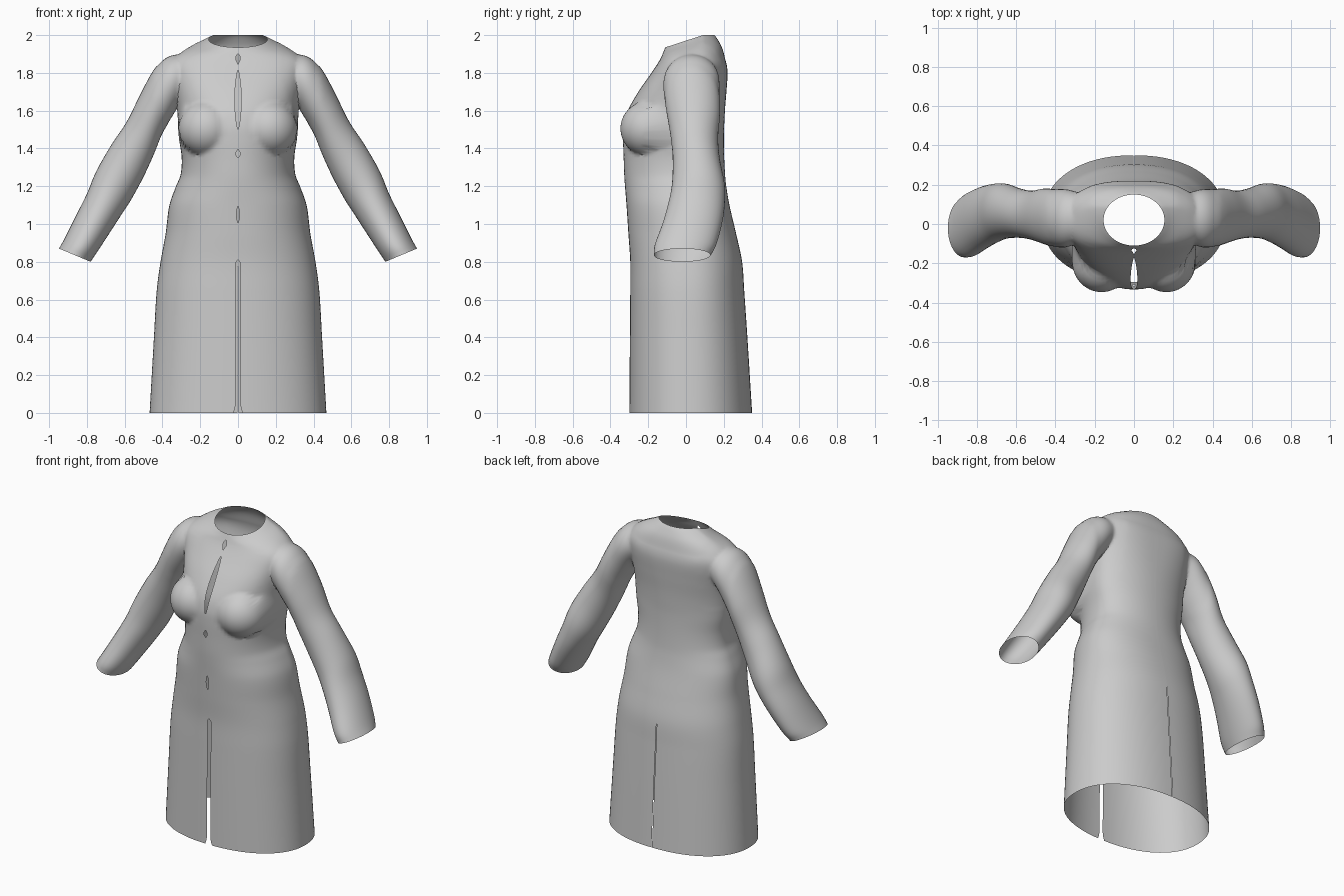
import bpy, bmesh, math
from mathutils import Vector

if "Cube" in bpy.data.objects:
    bpy.data.objects.remove(bpy.data.objects["Cube"])

grey = bpy.data.materials.new("cloth_grey")
grey.diffuse_color = (0.6, 0.6, 0.6, 1)
grey.use_nodes = True
grey.node_tree.nodes["Principled BSDF"].inputs["Base Color"].default_value = grey.diffuse_color


def sample(table, t):
    """Smooth (cubic) interpolation of table rows keyed by their first value."""
    n = len(table)
    i = 0
    while i < n - 2 and t > table[i + 1][0]:
        i += 1
    a, b = table[i], table[i + 1]
    h = b[0] - a[0]
    u = min(max((t - a[0]) / h, 0), 1)

    def slope(k, c):
        p, q = table[max(k - 1, 0)], table[min(k + 1, n - 1)]
        return (q[c] - p[c]) / (q[0] - p[0])
    out = []
    for c in range(1, len(a)):
        out.append((2*u**3 - 3*u*u + 1) * a[c] + (u**3 - 2*u*u + u) * h * slope(i, c)
                   + (3*u*u - 2*u**3) * b[c] + (u**3 - u*u) * h * slope(i + 1, c))
    return out


caps = []   # cap centres, opened up again after the parts are merged


def loft(name, rings):
    """Solid from a list of rings, closed at both ends by fans."""
    bm = bmesh.new()
    rows = [[bm.verts.new(p) for p in r] for r in rings]
    n = len(rows[0])
    for r, s in zip(rows, rows[1:]):
        for j in range(n):
            k = (j + 1) % n
            bm.faces.new((r[j], r[k], s[k], s[j]))
    for r in (rows[0], rows[-1]):
        c = sum((v.co for v in r), Vector()) / n
        caps.append(c)
        cv = bm.verts.new(c)
        for j in range(n):
            bm.faces.new((r[j], r[(j + 1) % n], cv))
    bmesh.ops.recalc_face_normals(bm, faces=bm.faces)
    me = bpy.data.meshes.new(name)
    bm.to_mesh(me)
    bm.free()
    me.materials.append(grey)
    ob = bpy.data.objects.new(name, me)
    bpy.context.collection.objects.link(ob)
    return ob


# Coat body: height, half width, front y, back y, squareness
BODY = [
    (0.00, .468, -.300, .350, 2.2), (0.40, .445, -.297, .325, 2.2),
    (0.65, .430, -.295, .308, 2.2), (0.80, .410, -.295, .297, 2.2),
    (0.95, .383, -.305, .265, 2.2), (1.10, .363, -.315, .230, 2.2),
    (1.20, .328, -.323, .213, 2.1), (1.26, .304, -.327, .207, 2.1),
    (1.35, .298, -.330, .202, 2.1), (1.45, .312, -.333, .200, 2.1),
    (1.52, .318, -.330, .202, 2.1), (1.60, .322, -.308, .206, 2.2),
    (1.70, .332, -.252, .214, 2.4), (1.80, .345, -.183, .220, 2.6),
    (1.85, .350, -.150, .214, 2.6), (1.88, .325, -.133, .203, 2.5),
    (1.90, .275, -.124, .190, 2.4), (1.92, .195, -.116, .167, 2.2),
    (1.935, .155, -.110, .150, 2.0)]

# Front openings between fastenings: bottom, top, half width
GAPS = [(1.01, 1.09, .009), (1.35, 1.395, .012), (1.50, 1.815, .017), (1.855, 1.90, .012)]
SHUT = .0008


def front_gap(z):
    if z < .80:
        return .012 + .012 * max(0, 1 - z / .06) ** 2
    for a, b, w in GAPS:
        if a < z < b:
            return max(SHUT, w * math.sin(math.pi * (z - a) / (b - a)) ** .7)
    return SHUT


def bust(x, y, z):
    d = 1 - ((abs(x) - .165) / .15) ** 2 - ((z - 1.505) / .15) ** 2
    return min(y, -.19 - .157 * math.sqrt(d)) if d > 0 and y < .02 else y


def body_ring(v, half=44):
    hw, yf, yb, n = sample(BODY, v)
    ym = .02
    w = min(max((v - 1.86) / .075, 0), 1)
    w = w * w * (3 - 2 * w)
    right = []
    for i in range(half + 1):
        th = math.pi * i / half
        s, c = abs(math.sin(th)) ** (2 / n), abs(math.cos(th)) ** (2 / n)
        x = hw * s
        y = ym + c * ((yf - ym) if i < half / 2 else (yb - ym))
        if i == 0:
            x = front_gap(v)
        if i == half:
            x = .002 if v < .78 else SHUT
        y = bust(x, y, v)
        # neckline rises from the throat to the back
        z = v + w * .065 * min(max((y + .11) / .2, 0), 1)
        right.append((x, y, z))
    return right + [(-x, y, z) for x, y, z in reversed(right)]


levels = [i * .015 for i in range(124)] + [1.86 + i * .005 for i in range(16)]
coat = loft("coat", [body_ring(v) for v in levels])

# Sleeve: key, upper edge x z, lower edge x z, front y, back y
SLEEVE = [
    (0, .20, 1.88, .22, 1.70, -.07, .13), (1, .30, 1.90, .28, 1.67, -.10, .165),
    (2, .38, 1.885, .31, 1.63, -.122, .18), (3, .45, 1.81, .345, 1.57, -.12, .18),
    (4, .52, 1.68, .40, 1.48, -.10, .18), (5, .59, 1.54, .445, 1.37, -.08, .17),
    (6, .67, 1.42, .50, 1.25, -.07, .18), (7, .75, 1.28, .565, 1.13, -.075, .205),
    (8, .80, 1.16, .62, 1.045, -.095, .205), (9, .86, 1.04, .675, .96, -.125, .19),
    (10, .92, .92, .74, .86, -.165, .16), (11, .948, .87, .78, .80, -.17, .13)]


def sleeve_ring(t, side, n=36):
    ux, uz, lx, lz, y0, y1 = sample(SLEEVE, t)
    ring = []
    for j in range(n):
        a = 2 * math.pi * j / n
        c, s = math.cos(a) / 2, math.sin(a) / 2
        ring.append((side * ((ux + lx) / 2 + c * (ux - lx)),
                     (y0 + y1) / 2 + s * (y1 - y0),
                     (uz + lz) / 2 + c * (uz - lz)))
    return ring


# Merge both sleeves into the body
for side, name in ((1, "left_sleeve"), (-1, "right_sleeve")):
    sleeve = loft(name, [sleeve_ring(k / 5, side) for k in range(56)])
    mod = coat.modifiers.new("join", 'BOOLEAN')
    mod.operation, mod.solver, mod.object = 'UNION', 'EXACT', sleeve
    bpy.context.view_layer.objects.active = coat
    bpy.ops.object.modifier_apply(modifier=mod.name)
    bpy.data.objects.remove(sleeve)

bm = bmesh.new()
bm.from_mesh(coat.data)

# Open the hem, neck and cuffs, the front openings and the back vent
ends = [v for v in bm.verts if any((v.co - c).length < 1e-3 for c in caps)]
doomed = {f for v in ends for f in v.link_faces}
for f in bm.faces:
    c = f.calc_center_median()
    if abs(c.x) < 2e-4 and (c.y < -.05 or (c.y > .1 and c.z < .78)):
        if max(abs(v.co.x) for v in f.verts) > .0015:
            doomed.add(f)
bmesh.ops.delete(bm, geom=list(doomed), context='FACES')

# Soften the armhole seams
seam = [v for v in bm.verts if .23 < abs(v.co.x) < .43 and v.co.z > 1.52
        and v.co.y > -.17 and not v.is_boundary]
for _ in range(6):
    bmesh.ops.smooth_vert(bm, verts=seam, factor=.5,
                          use_axis_x=True, use_axis_y=True, use_axis_z=True)
bm.to_mesh(coat.data)
bm.free()

bpy.ops.object.select_all(action='DESELECT')
coat.select_set(True)
bpy.context.view_layer.objects.active = coat
bpy.ops.object.shade_smooth_by_angle(angle=math.radians(45))
